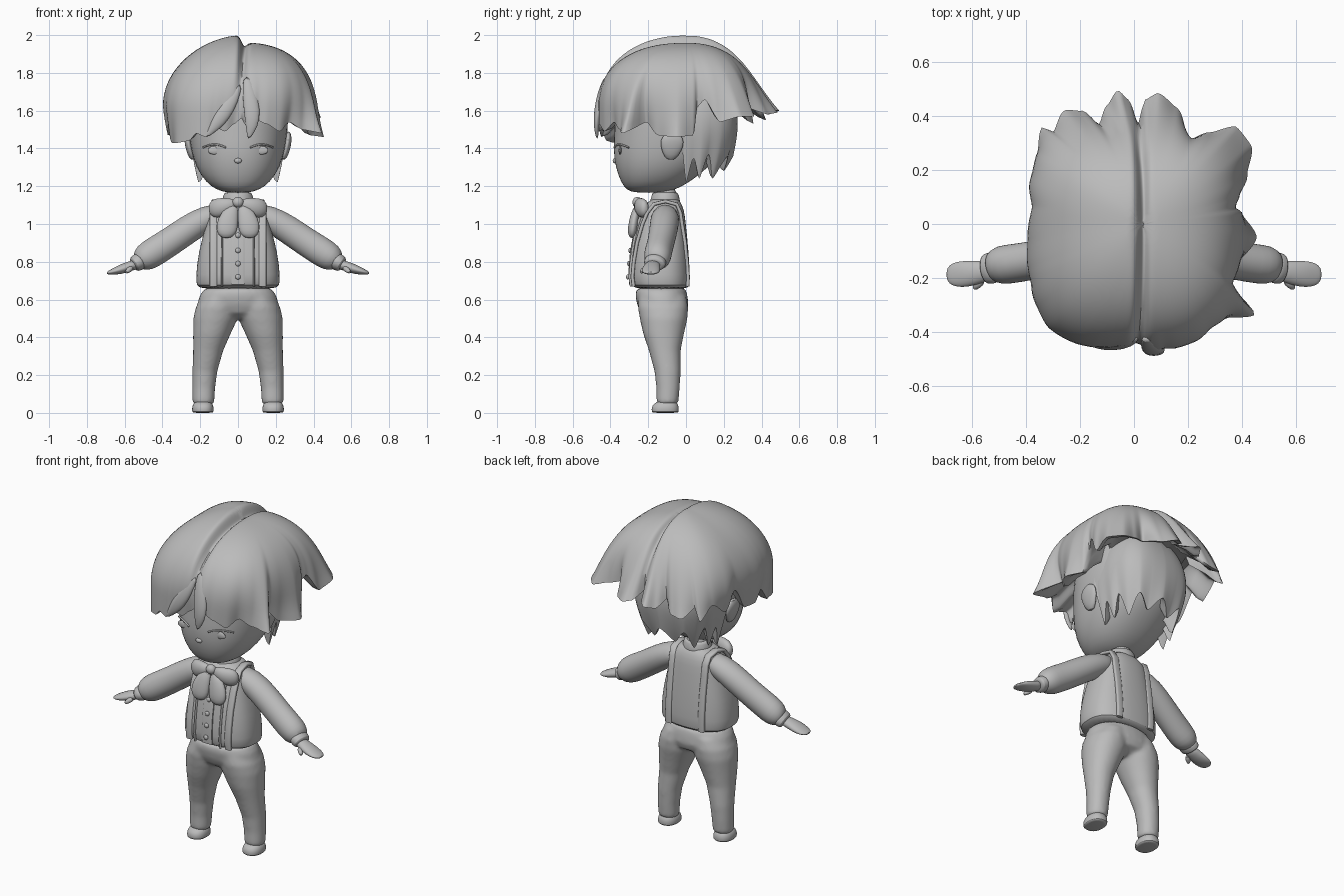
import bpy, bmesh, math
from mathutils import Vector

GREY = bpy.data.materials.new("plain grey")
GREY.diffuse_color = (0.5, 0.5, 0.5, 1)
X, Y, Z = Vector((1, 0, 0)), Vector((0, 1, 0)), Vector((0, 0, 1))


def grid(name, rows, subsurf=0, angle=50):
    """Skin a list of closed rings and cap both ends."""
    bm = bmesh.new()
    rings = [[bm.verts.new(p) for p in row] for row in rows]
    n = len(rows[0])
    for a, b in zip(rings, rings[1:]):
        for i in range(n):
            bm.faces.new((a[i], a[(i + 1) % n], b[(i + 1) % n], b[i]))
    bm.faces.new(rings[0])
    bm.faces.new(rings[-1])
    bmesh.ops.recalc_face_normals(bm, faces=bm.faces)
    me = bpy.data.meshes.new(name)
    bm.to_mesh(me)
    bm.free()
    me.materials.append(GREY)
    ob = bpy.data.objects.new(name, me)
    bpy.context.collection.objects.link(ob)
    bpy.ops.object.select_all(action='DESELECT')
    ob.select_set(True)
    bpy.context.view_layer.objects.active = ob
    bpy.ops.object.shade_smooth_by_angle(angle=math.radians(angle))
    if subsurf:
        ob.modifiers.new("smooth", 'SUBSURF').levels = subsurf
        ob.modifiers["smooth"].render_levels = subsurf
    return ob


def ring(c, u, v, a, b, p=2.0, n=28):
    pts = []
    for i in range(n):
        t = math.tau * i / n
        cs, sn = math.cos(t), math.sin(t)
        pts.append(c + u * math.copysign(a * abs(cs) ** (2 / p), cs)
                   + v * math.copysign(b * abs(sn) ** (2 / p), sn))
    return pts


def stack(name, rows, p=2.0, sub=1):
    """Horizontal rings: z, half width, front y, back y, optional centre x."""
    return grid(name, [ring(Vector((r[4] if len(r) > 4 else 0, (r[2] + r[3]) / 2, r[0])),
                            X, Y, r[1], (r[3] - r[2]) / 2, p) for r in rows], sub)


def tube(name, pts, u, p=2.0, n=20, sub=1):
    """Sweep along points (x, y, z, half width along u, half thickness)."""
    cs, rows = [Vector(q[:3]) for q in pts], []
    for i, q in enumerate(pts):
        t = (cs[min(i + 1, len(cs) - 1)] - cs[max(i - 1, 0)]).normalized()
        w = (u - t * u.dot(t)).normalized()
        rows.append(ring(cs[i], w, t.cross(w), q[3], q[4], p, n))
    return grid(name, rows, sub)


def blob(name, c, s):
    """Ellipsoid."""
    rows = []
    for k in range(13):
        f = math.pi * (k + 0.08) / 12.16
        rows.append(ring(Vector(c) - Z * s[2] * math.cos(f), X, Y,
                         s[0] * math.sin(f), s[1] * math.sin(f), 2, 20))
    return grid(name, rows)


def surface_y(rows, x, z, p, back=False):
    """Depth of a stacked part at (x, z)."""
    for r, s in zip(rows, rows[1:]):
        if r[0] <= z <= s[0]:
            f = (z - r[0]) / (s[0] - r[0])
            a, y0, y1 = [r[k] + (s[k] - r[k]) * f for k in (1, 2, 3)]
            k = max(0, 1 - min(1, abs(x) / a) ** p) ** (1 / p)
            return (y0 + y1) / 2 + (1 if back else -1) * (y1 - y0) / 2 * k


def hair(name, hem, base, top, radii, power, groove=0.0, n=280):
    """Dome of hair whose lower edge follows the lock tips in hem (x, y, z)."""
    pol = sorted((math.atan2(y, x), math.hypot(x, y), z) for x, y, z in hem)
    pol = [(pol[-1][0] - math.tau, *pol[-1][1:])] + pol + [(pol[0][0] + math.tau, *pol[0][1:])]
    left, right, front, back = radii
    cols = []
    for i in range(n):
        t = -math.pi + math.tau * i / n
        a, b = next((a, b) for a, b in zip(pol, pol[1:]) if a[0] <= t <= b[0])
        f = (t - a[0]) / max(1e-6, b[0] - a[0])
        f = 0.4 * f + 0.6 * f * f * (3 - 2 * f)      # softly rounded lock tips
        rh, zh = a[1] + (b[1] - a[1]) * f, a[2] + (b[2] - a[2]) * f
        c, s = math.cos(t), math.sin(t)
        rb = ((abs(c) / (right if c > 0 else left)) ** 3
              + (abs(s) / (back if s > 0 else front)) ** 3) ** (-1 / 3)
        pw = power - 0.3 * max(0, -c)    # rounder left side

        def dome(z):
            return rb * max(0, 1 - max(0, (z - base) / (top - base)) ** pw) ** (1 / pw)
        col = []
        for k in range(29):
            q = 0.01 + 0.99 * k / 28
            z = zh + (top - zh) * (1 - q ** 2.2)
            r = dome(z) + (rh - dome(zh)) * q ** 6
            d = r * c                    # distance from the parting
            if groove:
                g = 1 - groove * math.exp(-(d / 0.02) ** 2) * min(1, 2.2 * (1 - q))
                z = base + (z - base) * g
                z -= 0.02 * (1 + math.tanh(d / 0.012)) * max(0, (z - base) / (top - base)) ** 2
                col.append((d + 0.03 * (1 - q ** 3), r * s * g, z))
            else:
                col.append((d, r * s, z))
        for m, dz in ((0.92, 0.014), (0.8, 0.07), (0.62, 0.13)):   # underside
            col.append((rh * m * c, rh * m * s, zh + dz))
        cols.append(col)
    return grid(name, [[col[k] for col in cols] for k in range(32)], angle=60)


# Head and neck
HEAD = [(1.165, .05, -.27, -.12), (1.18, .115, -.315, -.06), (1.22, .17, -.345, .02),
        (1.30, .225, -.375, .12), (1.40, .252, -.388, .22), (1.50, .265, -.378, .26),
        (1.60, .27, -.38, .27), (1.75, .24, -.33, .22), (1.85, .14, -.2, .12)]
stack("head", HEAD, 2.2)
stack("neck", [(1.08, .065, -.17, -.05), (1.14, .06, -.165, -.05), (1.2, .06, -.165, -.05)])
stack("collar", [(1.10, .09, -.2, -.03), (1.12, .085, -.19, -.03), (1.16, .075, -.18, -.04),
                 (1.17, .07, -.175, -.045)])
blob("nose", (0, -.376, 1.335), (.02, .012, .014))

# Main hair: lock tips and the notches between them
MAIN = [(.455, -.05, 1.46), (.40, .04, 1.47), (.37, .06, 1.62), (.39, .10, 1.66),
        (.42, .18, 1.54), (.435, .29, 1.57), (.38, .36, 1.57), (.28, .34, 1.60),
        (.20, .31, 1.62), (.16, .43, 1.58), (.09, .485, 1.59), (.04, .46, 1.60),
        (.015, .37, 1.64), (-.02, .46, 1.60), (-.06, .495, 1.60), (-.10, .44, 1.58),
        (-.13, .37, 1.62), (-.19, .42, 1.56), (-.26, .42, 1.55), (-.30, .34, 1.60),
        (-.34, .36, 1.53), (-.36, .26, 1.60), (-.37, .15, 1.52), (-.37, .06, 1.62),
        (-.36, -.05, 1.47), (-.37, -.14, 1.47), (-.37, -.19, 1.53), (-.35, -.28, 1.43),
        (-.32, -.38, 1.43), (-.26, -.42, 1.44), (-.22, -.44, 1.48), (-.17, -.45, 1.46),
        (-.13, -.45, 1.52), (-.07, -.44, 1.49), (-.02, -.43, 1.53), (.02, -.44, 1.56),
        (.04, -.47, 1.52), (.07, -.48, 1.48), (.10, -.46, 1.55), (.15, -.46, 1.53),
        (.22, -.43, 1.49), (.27, -.38, 1.54), (.34, -.35, 1.50), (.45, -.335, 1.48),
        (.34, -.21, 1.54), (.38, -.15, 1.47)]
hair("main_hair", MAIN, 1.6, 2.0, (.437, .385, .47, .365), 2.2, groove=.1)

# Fringe locks falling from the parting
tube("fringe_lock", [(.045, -.42, 1.78, .02, .012), (.06, -.448, 1.7, .036, .02),
                     (.075, -.468, 1.6, .045, .02), (.075, -.475, 1.52, .034, .016),
                     (.055, -.47, 1.45, .006, .005)], X)
tube("fringe_lock", [(.01, -.42, 1.74, .015, .012), (-.03, -.44, 1.66, .035, .02),
                     (-.08, -.45, 1.58, .042, .02), (-.12, -.45, 1.52, .03, .016),
                     (-.17, -.445, 1.46, .006, .005)], X)

# Lower hair hugging the back of the head
half = [(.26, -.08, 1.55), (.26, -.03, 1.45), (.21, 0, 1.22), (.23, .04, 1.35), (.20, .07, 1.24),
        (.21, .12, 1.37), (.155, .14, 1.24), (.14, .22, 1.36), (.07, .20, 1.28), (.1, -.2, 1.6)]
hair("back_hair", half + [(-x, y, z) for x, y, z in half] + [(0, .25, 1.36)],
     1.45, 1.85, (.27, .27, .25, .29), 2.2)

# Vest body
BODY = [(.655, .19, -.25, .0), (.67, .222, -.295, .02), (.72, .224, -.302, .022),
        (.85, .212, -.292, .015), (1.0, .168, -.265, .0), (1.08, .155, -.235, -.01),
        (1.12, .11, -.2, -.03), (1.14, .06, -.165, -.05)]
stack("vest", BODY, 2.5)
front_y = lambda x, z: surface_y(BODY, x, z, 2.5)

# Placket and buttons
tube("placket", [(0, front_y(0, z) + .002, z, .035, .007) for z in (.68, .75, .85, .95, 1.05)],
     X, 5, 16, 0)
for z in (.72, .79, .86, .94):
    blob("button", (0, front_y(0, z) - .006, z), (.014, .009, .014))

# Trousers: hips and legs fused into one smooth skin
parts = [stack("trousers", [(.50, .07, -.20, -.05), (.53, .17, -.24, .002), (.57, .218, -.258, .014),
                            (.62, .203, -.268, .008), (.65, .184, -.265, .0),
                            (.66, .165, -.25, -.01)], 2.2, 0)]
for s in (1, -1):
    parts.append(stack("leg", [
        (.045, .05, -.145, -.05, s * .183), (.055, .058, -.157, -.04, s * .183),
        (.13, .06, -.157, -.033, s * .181), (.22, .066, -.167, -.028, s * .175),
        (.33, .08, -.197, -.028, s * .158), (.42, .10, -.227, -.01, s * .138),
        (.50, .118, -.245, .008, s * .119), (.56, .115, -.255, .012, s * .108),
        (.62, .09, -.25, .0, s * .095)], 2.1, 0))
for ob in parts:
    ob.select_set(True)
bpy.context.view_layer.objects.active = parts[0]
bpy.ops.object.join()
skin = parts[0].modifiers.new("fuse", 'REMESH')
skin.mode, skin.voxel_size, skin.use_smooth_shade = 'VOXEL', 0.01, True
relax = parts[0].modifiers.new("relax", 'SMOOTH')
relax.factor, relax.iterations = 0.5, 12
stack("waistband", [(.63, .165, -.25, -.015), (.65, .17, -.25, -.01), (.68, .17, -.25, -.01)])

# Bow knot
blob("bow_knot", (0, -.258, 1.115), (.03, .026, .028))

for s in (1, -1):
    # Straps over the shoulders, front and back
    zs = (.67, .72, .80, .9, 1.0, 1.06)
    path = [(s * .13, front_y(.13, z), z) for z in zs]
    path += [(s * .125, -.17, 1.105), (s * .12, -.11, 1.12), (s * .115, -.05, 1.105)]
    path += [(s * .11, surface_y(BODY, .11, z, 2.5, True), z) for z in reversed(zs)]
    tube("strap", [(*q, .02, .01) for q in path], X, 4, 16, 0)
    tube("vest_seam", [(s * .085, front_y(.085, z), z, .006, .008) for z in zs], X, 2, 8, 0)

    # Bow loops and tails
    tube("bow_loop", [(s * .005, -.25, 1.11, .02, .012), (s * .05, -.25, 1.1, .04, .03),
                      (s * .10, -.235, 1.085, .054, .035), (s * .135, -.22, 1.08, .047, .028),
                      (s * .155, -.215, 1.08, .02, .012)], Z)
    tube("bow_tail", [(s * .015, -.255, 1.10, .02, .015), (s * .045, -.27, 1.05, .048, .024),
                      (s * .06, -.28, .985, .06, .028), (s * .062, -.285, .945, .048, .024),
                      (s * .062, -.285, .925, .02, .01)], X)

    # Sleeve, cuff and hand
    tube("sleeve", [(s * .07, -.11, 1.06, .06, .05), (s * .16, -.11, 1.035, .078, .07),
                    (s * .26, -.118, .975, .076, .076), (s * .36, -.132, .905, .072, .076),
                    (s * .44, -.146, .855, .073, .079), (s * .495, -.152, .82, .074, .075),
                    (s * .525, -.158, .80, .055, .052), (s * .53, -.16, .797, .04, .035)], Y)
    tube("cuff", [(s * .51, -.16, .81, .05, .04), (s * .52, -.162, .803, .06, .048),
                  (s * .55, -.167, .785, .058, .043), (s * .555, -.168, .782, .045, .03)], Y)
    tube("hand", [(s * .53, -.17, .79, .035, .027), (s * .57, -.178, .777, .042, .027),
                  (s * .62, -.185, .76, .05, .026), (s * .66, -.187, .748, .047, .017),
                  (s * .685, -.187, .742, .035, .01), (s * .695, -.187, .74, .015, .005)], Y)
    tube("thumb", [(s * .56, -.205, .77, .016, .016), (s * .58, -.228, .755, .015, .015),
                   (s * .595, -.24, .742, .008, .008)], Z, 2, 12)

    # Shoe
    stack("shoe", [(0, .05, -.175, -.045, s * .186), (.004, .057, -.182, -.038, s * .186),
                   (.03, .058, -.183, -.037, s * .186), (.05, .05, -.17, -.045, s * .186),
                   (.065, .035, -.14, -.06, s * .186)], 2.3)

    # Ear
    tube("ear", [(s * .235, -.085, 1.34, .02, .013), (s * .25, -.08, 1.37, .045, .018),
                 (s * .262, -.075, 1.42, .064, .02), (s * .268, -.07, 1.46, .058, .018),
                 (s * .265, -.07, 1.49, .02, .01)], Y)

    # Eyelid crease and shallow eye
    eye = lambda x, z: surface_y(HEAD, x, z, 2.2)
    pts = [(s * (.125 + .06 * k / 4), 1.405 + .016 * (1 - (k / 4) ** 2)) for k in range(-4, 5)]
    tube("eyelid", [(x, eye(x, z) + .001, z, .005, .005) for x, z in pts], Z, 2, 8, 0)
    blob("eye", (s * .125, eye(.125, 1.39) + .006, 1.39), (.035, .008, .022))
